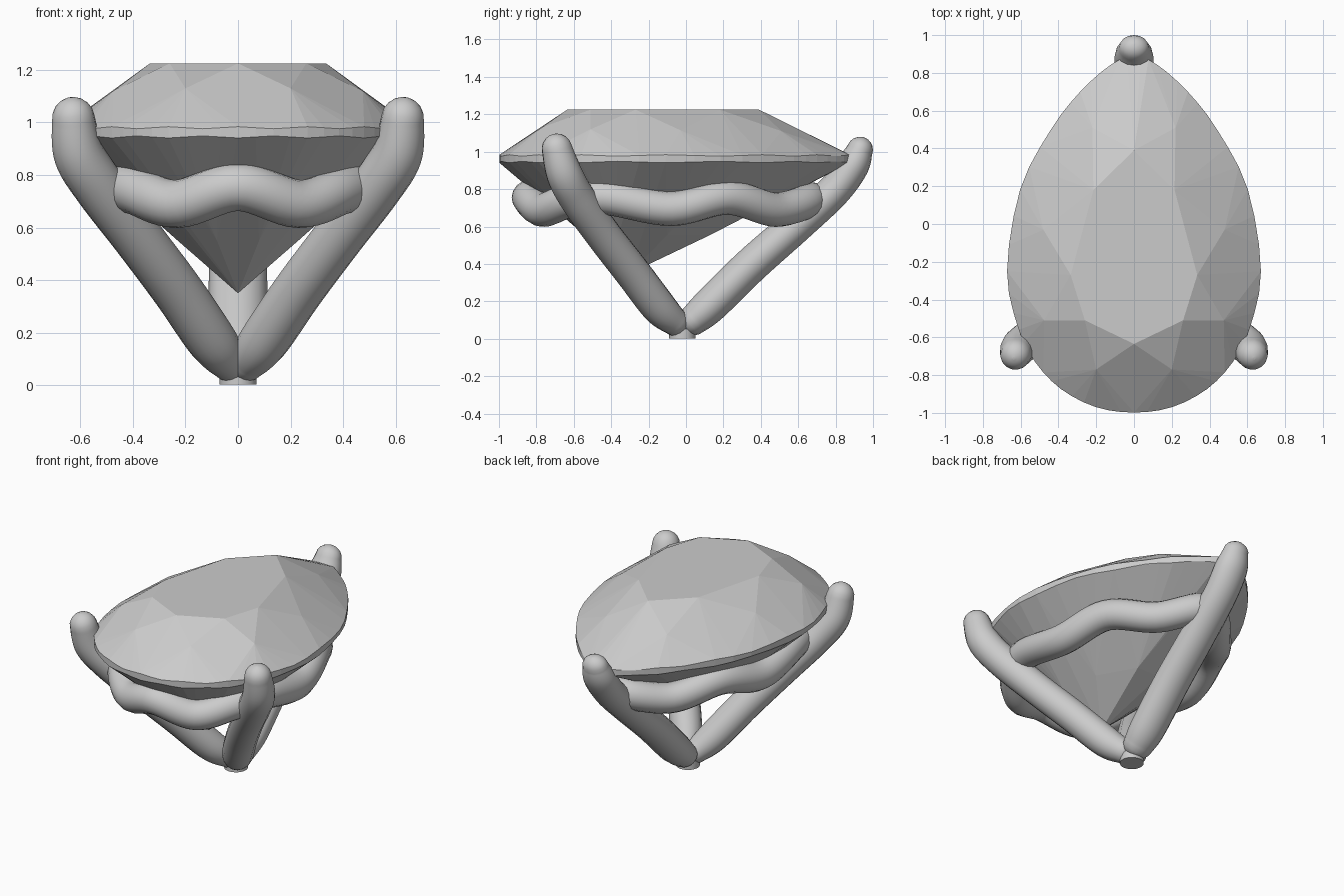
import bpy, bmesh, math
from mathutils import Vector

if "Cube" in bpy.data.objects:
    bpy.data.objects.remove(bpy.data.objects["Cube"])


def spline(pts, closed=False, steps=8):
    """Catmull-Rom samples through the given points (any dimension)."""
    p = [Vector(q) for q in pts]
    n = len(p)
    get = (lambda i: p[i % n]) if closed else (lambda i: p[max(0, min(n - 1, i))])
    out = []
    for i in range(n if closed else n - 1):
        a, b, c, d = get(i - 1), get(i), get(i + 1), get(i + 2)
        for k in range(steps):
            t = k / steps
            out.append(0.5 * (2 * b + (c - a) * t + (2 * a - 5 * b + 4 * c - d) * t * t
                              + (3 * b - a - 3 * c + d) * t ** 3))
    return out if closed else out + [p[-1]]


def tube(name, pts, closed=False):
    """Smooth round wire; pts are (position, radius)."""
    cu = bpy.data.curves.new(name, 'CURVE')
    cu.dimensions = '3D'
    cu.bevel_depth = 1.0
    cu.bevel_resolution = 6
    cu.use_fill_caps = True
    s = cu.splines.new('POLY')
    s.points.add(len(pts) - 1)
    for q, (co, r) in zip(s.points, pts):
        q.co = (*co, 1)
        q.radius = r
    s.use_cyclic_u = closed
    s.use_smooth = True
    ob = bpy.data.objects.new(name, cu)
    bpy.context.collection.objects.link(ob)
    bpy.ops.object.select_all(action='DESELECT')
    ob.select_set(True)
    bpy.context.view_layer.objects.active = ob
    bpy.ops.object.convert(target='MESH')
    bpy.ops.object.shade_smooth_by_angle(angle=math.radians(50))
    return bpy.context.object


def prong(name, path):
    """Wire with rounded ends; path entries are (x, y, z, radius)."""
    s = [(Vector(q[:3]), q[3]) for q in spline(path)]

    def cap(end, prev):
        d = (end[0] - prev[0]).normalized()
        angles = [math.radians(a) for a in (20, 40, 58, 74, 86)]
        return [(end[0] + d * end[1] * math.sin(a), end[1] * math.cos(a)) for a in angles]
    return tube(name, cap(s[0], s[1])[::-1] + s + cap(s[-1], s[-2]))


def both_sides(pts):
    return [(sx * x, y, z) for x, y, z in pts for sx in ((1, -1) if x else (1,))]


# pear-cut gem: convex hull of table, crown ring, girdle and pavilion points
half = [(0, -.998), (.2, -.97), (.385, -.875), (.52, -.735), (.61, -.56), (.672, -.25),
        (.602, .185), (.44, .5), (.285, .7), (.12, .845), (0, .89)]
loop = half + [(-x, y) for x, y in half[-2:0:-1]]
girdle = spline([(x, y, 0) for x, y in loop], closed=True, steps=3)
pts = both_sides([(0, .39, 1.225), (.215, .18, 1.225), (.335, -.27, 1.225),
                  (.26, -.51, 1.225), (0, -.635, 1.225)])
pts += both_sides([(.22, .51, 1.11), (.48, -.03, 1.115), (.475, -.51, 1.12), (.2, -.77, 1.13)])
for i, g in enumerate(girdle):
    w = .004 * math.cos(i * math.pi / 2)
    pts += [(g.x, g.y, .98 + w), (g.x, g.y, .945 - w)]
pts += both_sides([(0, -.3, .35), (.08, -.53, .55), (.235, -.36, .555),
                   (.21, -.1, .555), (.08, .13, .555)])
bm = bmesh.new()
for p in pts:
    bm.verts.new(p)
bmesh.ops.convex_hull(bm, input=bm.verts[:])
bmesh.ops.delete(bm, geom=[v for v in bm.verts if not v.link_faces], context='VERTS')
bmesh.ops.dissolve_limit(bm, angle_limit=math.radians(1), verts=bm.verts[:], edges=bm.edges[:])
bmesh.ops.recalc_face_normals(bm, faces=bm.faces[:])
me = bpy.data.meshes.new("gem")
bm.to_mesh(me)
bm.free()
bpy.context.collection.objects.link(bpy.data.objects.new("gem", me))

# front pair of prongs
for side, sx in (("left", -1), ("right", 1)):
    prong("front_prong_" + side, [(sx * x, y, z, r) for x, y, z, r in (
        (.035, -.06, .09, .075), (.1, -.145, .17, .094), (.23, -.29, .36, .096),
        (.38, -.445, .56, .096), (.525, -.58, .75, .098), (.605, -.65, .88, .097),
        (.627, -.69, 1.015, .082))])

# back prong at the pear tip, wider than it is deep
back = prong("back_prong", [(0, .04, .1, .082), (0, .13, .18, .095), (0, .35, .395, .096),
                            (0, .6, .615, .093), (0, .79, .79, .09), (0, .89, .925, .088),
                            (0, .93, 1.01, .07)])
back.scale.x = 1.16

# wavy rail under the girdle
rail = [(0, -.84, .755), (.23, -.765, .69), (.39, -.62, .74), (.465, -.43, .755), (.475, -.08, .695),
        (.395, .22, .755), (.225, .48, .69), (0, .67, .745)]
rail += [(-x, y, z) for x, y, z in rail[-2:0:-1]]
tube("wavy_rail", [(q, .092) for q in spline(rail, closed=True)], closed=True)

# small foot where the prongs meet
bpy.ops.mesh.primitive_cylinder_add(vertices=32, radius=.07, depth=.05, location=(0, -.02, .027))
bpy.context.object.name = "foot"
bpy.ops.object.shade_smooth_by_angle(angle=math.radians(40))
